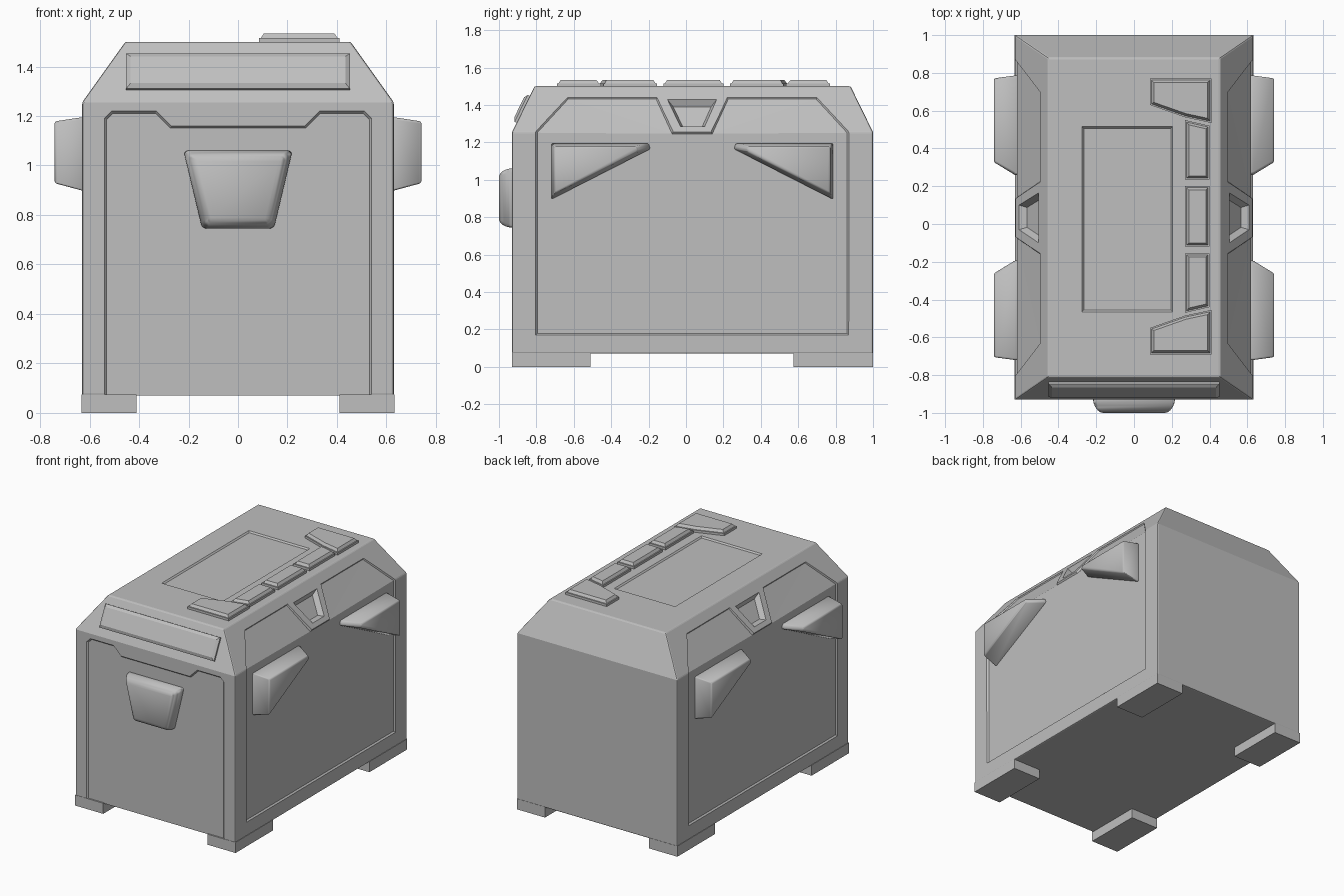
import bpy, bmesh
from mathutils import Vector

if "Cube" in bpy.data.objects:
    bpy.data.objects.remove(bpy.data.objects["Cube"], do_unlink=True)

grey = bpy.data.materials.new("plain_grey")
grey.use_nodes = True
colour = (0.52, 0.52, 0.52, 1)
grey.diffuse_color = colour
grey.node_tree.nodes["Principled BSDF"].inputs["Base Color"].default_value = colour

FOLD, TOP = 1.255, 1.5      # heights where the sloped shoulders start and end
MID = 0.033                 # mirror line of the side details along y


def offset(poly, d):
    """Inset (d > 0) or outset a counter-clockwise 2D outline with mitred corners."""
    pts, out = [Vector(p) for p in poly], []
    for i, p in enumerate(pts):
        a = (p - pts[i - 1]).normalized()
        b = (pts[(i + 1) % len(pts)] - p).normalized()
        na, nb = Vector((-a.y, a.x)), Vector((-b.y, b.x))
        out.append(p + (na + nb) * d / (1 + na.dot(nb)))
    return out


def skin(name, loops, caps=None):
    """Closed solid through matching loops of points."""
    n = len(loops[0])
    caps = caps or [list(range(n))]
    bm = bmesh.new()
    rings = [[bm.verts.new(p) for p in loop] for loop in loops]
    for ring in (rings[0], rings[-1]):
        for cap in caps:
            bm.faces.new([ring[i] for i in cap])
    for lo, hi in zip(rings, rings[1:]):
        for i in range(n):
            j = (i + 1) % n
            bm.faces.new((lo[i], lo[j], hi[j], hi[i]))
    bmesh.ops.recalc_face_normals(bm, faces=bm.faces)
    mesh = bpy.data.meshes.new(name)
    bm.to_mesh(mesh)
    bm.free()
    mesh.materials.append(grey)
    ob = bpy.data.objects.new(name, mesh)
    bpy.context.collection.objects.link(ob)
    return ob


def rect(x0, x1, y0, y1):
    return [(x0, y0), (x1, y0), (x1, y1), (x0, y1)]


def apply_all(ob):
    bpy.ops.object.select_all(action="DESELECT")
    bpy.context.view_layer.objects.active = ob
    ob.select_set(True)
    for m in list(ob.modifiers):
        bpy.ops.object.modifier_apply(modifier=m.name)


def soften(ob, width):
    mod = ob.modifiers.new("soft_edges", "BEVEL")
    mod.width, mod.segments, mod.harden_normals = width, 3, True
    apply_all(ob)
    bpy.ops.object.shade_smooth_by_angle()


cutters = []


def cut(name, poly, place, depth, slope, caps=None):
    """Sloped-wall recess cutter; place maps (u, v, height) to space."""
    loops = [[place(p.x, p.y, h) for p in offset(poly, s)]
             for h, s in ((-depth, slope), (depth, -slope))]
    ob = skin(name, loops, caps)
    bm = bmesh.new()
    bm.from_mesh(ob.data)
    bmesh.ops.triangulate(bm, faces=bm.faces)
    bm.to_mesh(ob.data)
    bm.free()
    ob.hide_render = True
    cutters.append(ob)


# surfaces that details sit on
def side_surface(s):
    return lambda y, z, h: (s * (0.63 - max(0, z - FOLD) * 0.71 + h), y, z)


def shoulder_surface(s):
    return lambda y, z, h: (s * (0.63 - (z - FOLD) * 0.71 + 0.81 * h), y, z + 0.58 * h)


def front_shoulder(x, z, h):
    return (x, -0.93 + (z - FOLD) * 0.49 - 0.9 * h, z + 0.44 * h)


def front_surface(x, z, h):
    return (x, -0.93 - h, z)


def top_surface(x, y, h):
    return (x, y, TOP + h)


# body with sloped shoulders on all four sides
base = rect(-0.63, 0.63, -0.93, 1.0)
roof = rect(-0.455, 0.455, -0.81, 0.88)
body = skin("body", [[(x, y, z) for x, y in p]
                     for p, z in ((base, 0.07), (base, FOLD), (roof, TOP))])
edge = body.modifiers.new("edge", "BEVEL")
edge.width, edge.segments = 0.008, 2

# recessed panels
half = [(0.54, -0.05), (0.54, 1.19), (0.51, 1.22), (0.33, 1.22), (0.27, 1.16)]
cut("front_panel", half + [(-x, z) for x, z in reversed(half)], front_surface, 0.01, 0.009)
cut("top_panel", rect(-0.275, 0.205, -0.465, 0.515), top_surface, 0.01, 0.009)
half = [(0.87, 0.17), (0.87, FOLD), (0.70, 1.44), (0.22, 1.44), (0.135, FOLD)]
panel = half + [(2 * MID - y, z) for y, z in reversed(half)]
badge = [(-0.03, 1.285), (0.1, 1.285), (0.165, 1.43), (-0.1, 1.43)]
for side, s in (("left", 1), ("right", -1)):
    cut(side + "_panel", panel, side_surface(s), 0.01, 0.009,
        [[0, 1, 4, 5, 8, 9], [1, 2, 3, 4], [5, 6, 7, 8]])
    cut(side + "_vent", badge, shoulder_surface(s), 0.035, 0.02)

for c in cutters:
    mod = body.modifiers.new(c.name, "BOOLEAN")
    mod.operation, mod.solver, mod.object = "DIFFERENCE", "EXACT", c
apply_all(body)
for c in cutters:
    bpy.data.objects.remove(c, do_unlink=True)

# feet
for sx, side in ((1, "left"), (-1, "right")):
    for y0, y1, end in ((-0.93, -0.51, "front"), (0.575, 1.0, "back")):
        foot = rect(*sorted((sx * 0.41, sx * 0.632)), y0, y1)
        skin(f"{end}_{side}_foot", [[(x, y, z) for x, y in foot] for z in (0, 0.075)])

# wedge handles on both sides
wedge = [(-0.72, 0.895), (-0.19, 1.165), (-0.2, 1.195), (-0.72, 1.195)]
wedge_face = [(-0.705, 0.925), (-0.26, 1.15), (-0.265, 1.178), (-0.705, 1.178)]
for sx, side in ((1, "left"), (-1, "right")):
    for flip, end in ((False, "front"), (True, "back")):
        loops = [[(sx * x, 2 * MID - y if flip else y, z) for y, z in p]
                 for p, x in ((wedge, 0.6), (wedge, 0.63), (wedge_face, 0.742))]
        soften(skin(f"{end}_{side}_handle", loops), 0.01)

# front latch
latch = [(-0.145, 0.745), (0.145, 0.745), (0.22, 1.06), (-0.22, 1.06)]
loops = [[front_surface(p.x, p.y, h) for p in offset(latch, i)]
         for h, i in ((-0.03, 0), (0.025, 0), (0.07, 0.026))]
soften(skin("front_latch", loops), 0.018)

# raised bar on the front shoulder
bar = rect(-0.452, 0.452, 1.305, 1.448)
skin("front_bar", [[front_shoulder(p.x, p.y, h) for p in offset(bar, i)]
                   for h, i in ((-0.02, 0), (0.012, 0), (0.024, 0.018))])

# stepped rail on the roof
end_cap = [(0.085, 0.63), (0.27, 0.565), (0.41, 0.535), (0.41, 0.77), (0.085, 0.77)]
slat = [(0.27, 0.235), (0.4, 0.235), (0.4, 0.52), (0.27, 0.55)]


def rail(name, poly):
    skin(name, [[top_surface(p.x, p.y, h) for p in offset(poly, i)]
                for h, i in ((-0.02, 0), (0.016, 0), (0.016, 0.008), (0.034, 0.02))])


def mirrored(poly):
    return [(x, 0.08 - y) for x, y in reversed(poly)]


rail("back_rail_cap", end_cap)
rail("front_rail_cap", mirrored(end_cap))
rail("back_rail_slat", slat)
rail("front_rail_slat", mirrored(slat))
rail("middle_rail_slat", rect(0.27, 0.4, -0.12, 0.2))
